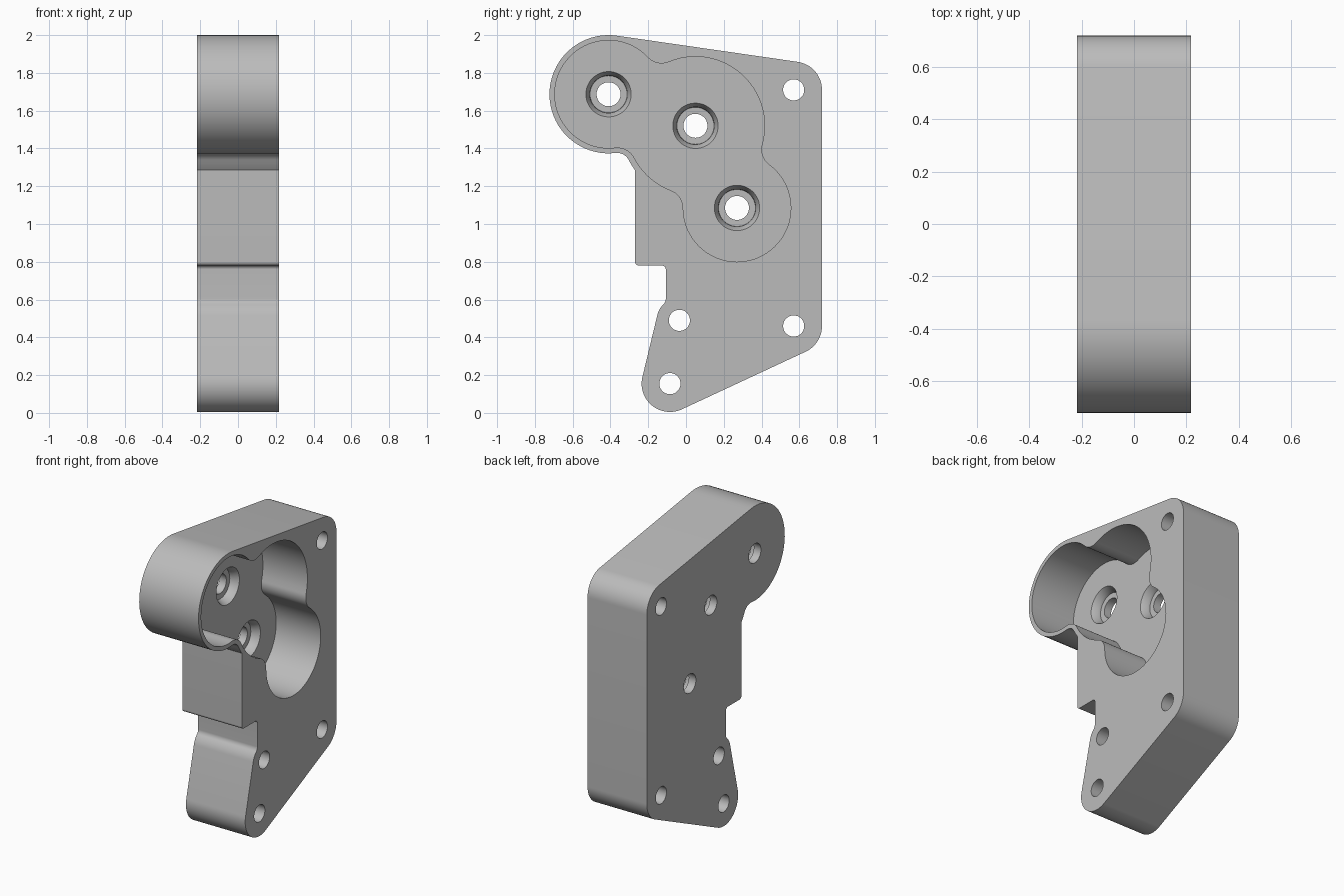
import bpy, bmesh
from math import pi, tau, sin, cos, acos, atan2, sqrt, hypot, ceil

cube = bpy.data.objects.get("Cube")
if cube:
    bpy.data.objects.remove(cube, do_unlink=True)

HALF = 0.217        # half the plate thickness
FLOOR = -0.109      # pocket floor

grey = bpy.data.materials.new("plain grey")
grey.use_nodes = True
colour = (0.5, 0.5, 0.5, 1)
grey.diffuse_color = colour
grey.node_tree.nodes["Principled BSDF"].inputs["Base Color"].default_value = colour


def belt(circles):
    """Counter-clockwise outline around circles (y, z, r); negative r is a concave fillet."""
    n = len(circles)
    normals = []
    for i in range(n):
        (y0, z0, r0), (y1, z1, r1) = circles[i], circles[(i + 1) % n]
        d = hypot(y1 - y0, z1 - z0)
        turn = acos(max(-1, min(1, (r0 - r1) / d)))
        normals.append(atan2(z1 - z0, y1 - y0) - turn)
    points = []
    for i, (y, z, r) in enumerate(circles):
        if r == 0:
            points.append((y, z))
            continue
        start = normals[i - 1]
        sweep = (normals[i] - start) % tau
        if r < 0:
            sweep -= tau
        steps = max(3, ceil(abs(sweep) / tau * 72))
        for k in range(steps + 1):
            a = start + sweep * k / steps
            p = (y + r * cos(a), z + r * sin(a))
            if not points or hypot(p[0] - points[-1][0], p[1] - points[-1][1]) > 1e-4:
                points.append(p)
    return points


def fillet(a, b, r):
    """Concave fillet circle touching circles a and b, on the right going from a to b."""
    d = hypot(b[0] - a[0], b[1] - a[1])
    u, v = (b[0] - a[0]) / d, (b[1] - a[1]) / d
    ra, rb = a[2] + r, b[2] + r
    along = (d * d + ra * ra - rb * rb) / (2 * d)
    side = sqrt(ra * ra - along * along)
    return (a[0] + u * along + v * side, a[1] + v * along - u * side, -r)


def loft(name, sections):
    """Closed solid through sections (x, outline), ordered by rising x."""
    bm = bmesh.new()
    rings = [[bm.verts.new((x, y, z)) for y, z in pts] for x, pts in sections]
    count = len(rings[0])
    for low, high in zip(rings, rings[1:]):
        for i in range(count):
            j = (i + 1) % count
            bm.faces.new((low[i], low[j], high[j], high[i]))
    bm.faces.new(rings[0][::-1])
    bm.faces.new(rings[-1])
    bmesh.ops.recalc_face_normals(bm, faces=bm.faces)
    mesh = bpy.data.meshes.new(name)
    bm.to_mesh(mesh)
    bm.free()
    obj = bpy.data.objects.new(name, mesh)
    bpy.context.collection.objects.link(obj)
    mesh.materials.append(grey)
    return obj


def ring(y, z, r):
    return [(y + r * cos(tau * k / 48), z + r * sin(tau * k / 48)) for k in range(48)]


# Gear centres inside the pocket
upper = (-0.41, 1.687, 0.285)
middle = (0.05, 1.52, 0.366)
lower = (0.27, 1.085, 0.285)

# Plate outline
outline = belt([
    (-0.085, 0.155, 0.15), (0.57, 0.46, 0.15), (0.57, 1.71, 0.15),
    (upper[0], upper[1], 0.313),
    fillet((upper[0], upper[1], 0.313), (middle[0], middle[1], 0.397), 0.07),
    (middle[0], middle[1], 0.397),
    (-0.27, 1.285, 0),
    (-0.25, 0.80, 0.02), (-0.127, 0.76, -0.02),
    (-0.147, 0.604, -0.04), (-0.035, 0.49, 0.12),
])
plate = loft("gearbox_plate", [(-HALF, outline), (HALF, outline)])

# Three-lobed pocket, open on one side
pocket = belt([
    lower, fillet(lower, middle, 0.1), middle, fillet(middle, upper, 0.1),
    upper, fillet(upper, middle, 0.1), middle, fillet(middle, lower, 0.1),
])
cutters = [loft("pocket_cutter", [(FLOOR, pocket), (0.3, pocket)])]

# Stepped shaft holes in the pocket floor
for y, z, _ in (upper, middle, lower):
    steps = [(-0.3, 0.0635), (-0.165, 0.0635), (-0.164, 0.098),
             (-0.145, 0.1), (FLOOR, 0.12), (FLOOR + 0.02, 0.12)]
    cutters.append(loft("shaft_hole_cutter", [(x, ring(y, z, r)) for x, r in steps]))

# Mounting holes right through the plate
for y, z in ((0.57, 1.71), (0.57, 0.46), (-0.035, 0.49), (-0.085, 0.155)):
    hole = ring(y, z, 0.056)
    cutters.append(loft("mounting_hole_cutter", [(-0.3, hole), (0.3, hole)]))

# Cut everything, then drop the cutters
bpy.ops.object.select_all(action='DESELECT')
bpy.context.view_layer.objects.active = plate
plate.select_set(True)
for cutter in cutters:
    cutter.hide_render = True
    mod = plate.modifiers.new("cut", 'BOOLEAN')
    mod.operation = 'DIFFERENCE'
    mod.solver = 'EXACT'
    mod.object = cutter
    bpy.ops.object.modifier_apply(modifier=mod.name)
    bpy.data.objects.remove(cutter, do_unlink=True)

bpy.ops.object.shade_smooth_by_angle(angle=pi / 7)
